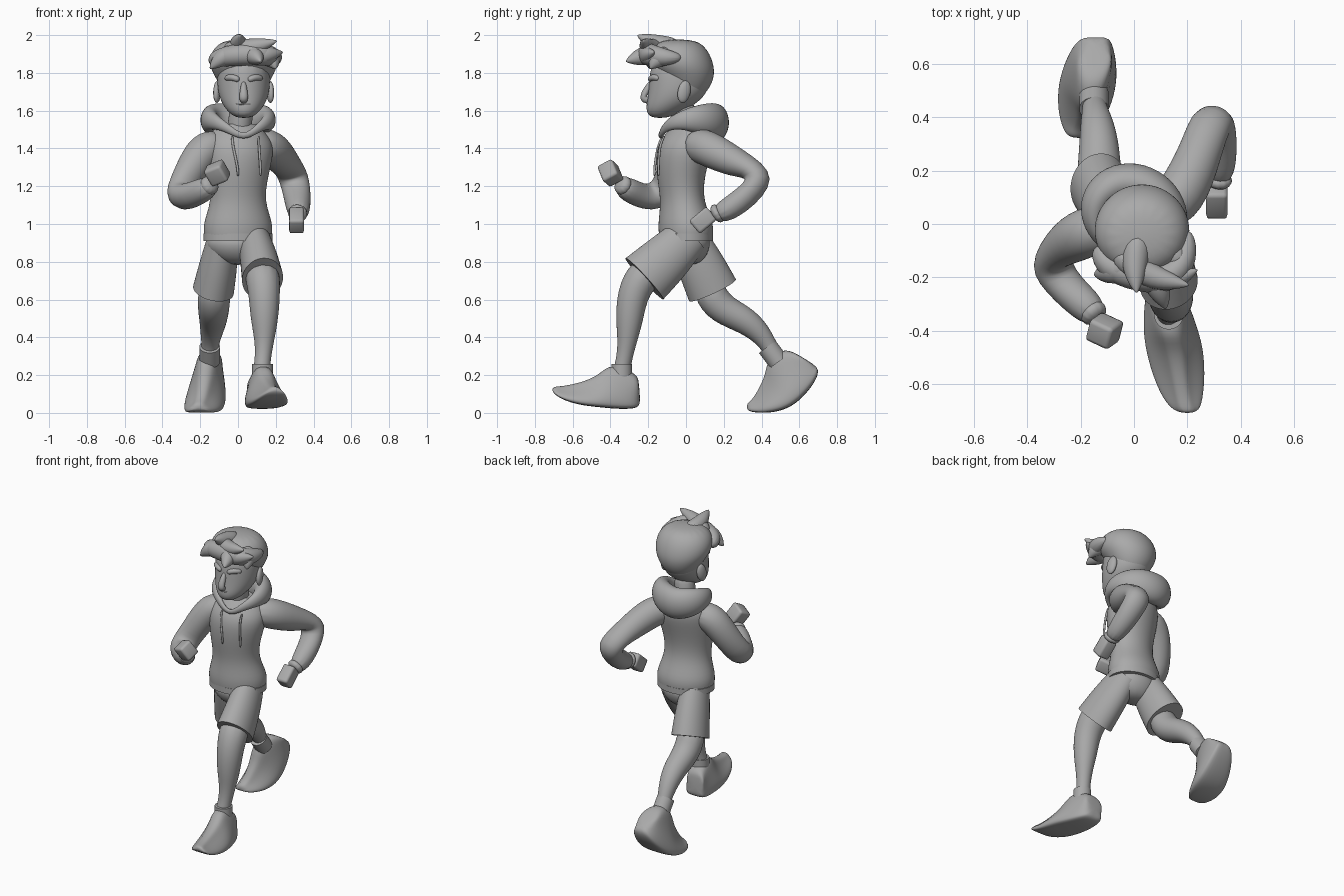
import bpy, bmesh
from math import sin, cos, pi, radians
from mathutils import Vector, Matrix, Euler

if "Cube" in bpy.data.objects:
    bpy.data.objects.remove(bpy.data.objects["Cube"])

grey = bpy.data.materials.new("plain grey")
grey.use_nodes = True
colour = (.4, .4, .4, 1)
grey.diffuse_color = colour
grey.node_tree.nodes["Principled BSDF"].inputs["Base Color"].default_value = colour

X_AXIS, Z_AXIS = Vector((1, 0, 0)), Vector((0, 0, 1))


def finish(name, bm, levels=0):
    """Turn a bmesh into a smooth object, subdivided if levels are given."""
    bmesh.ops.recalc_face_normals(bm, faces=bm.faces)
    for face in bm.faces:
        face.smooth = True
    mesh = bpy.data.meshes.new(name)
    bm.to_mesh(mesh)
    bm.free()
    mesh.materials.append(grey)
    part = bpy.data.objects.new(name, mesh)
    bpy.context.collection.objects.link(part)
    if levels:
        modifier = part.modifiers.new("smooth", "SUBSURF")
        modifier.levels = modifier.render_levels = levels


def skin(name, rings, closed=False, sharp=False):
    """Bridge rings of points, with capped and optionally creased ends."""
    bm = bmesh.new()
    crease = bm.edges.layers.float.new("crease_edge")
    loops = [[bm.verts.new(point) for point in ring] for ring in rings]
    following = loops[1:] + loops[:1] if closed else loops[1:]
    for ring, other in zip(loops, following):
        for i in range(len(ring)):
            bm.faces.new((ring[i - 1], ring[i], other[i], other[i - 1]))
    if not closed:
        for ring in (loops[0], loops[-1]):
            cap = bm.faces.new(ring)
            for edge in cap.edges:
                edge[crease] = float(sharp)
                edge.smooth = not sharp
    finish(name, bm, levels=2)


def loft(name, rows, depth=1, flat=False, hint=X_AXIS, yaw=0, sides=12, closed=False, **options):
    """Elliptical sections (x, y, z, half width) along a path; depth is the ratio of the axes."""
    points = [Vector(row[:3]) for row in rows]
    last = len(rows) - 1
    rings = []
    for i, centre in enumerate(points):
        if flat:
            along = Z_AXIS
        elif closed:
            along = (points[(i + 1) % len(points)] - points[i - 1]).normalized()
        else:
            along = (points[min(i + 1, last)] - points[max(i - 1, 0)]).normalized()
        across = Matrix.Rotation(radians(yaw), 3, "Z") @ hint
        across = (across - along * across.dot(along)).normalized()
        up = along.cross(across) * depth
        radius = rows[i][3] * 1.04
        angles = [k * 2 * pi / sides for k in range(sides)]
        rings.append([centre + radius * (across * cos(a) + up * sin(a)) for a in angles])
    skin(name, rings, closed=closed, **options)


def shoe(name, heel_x, toe_x, stations):
    """Sections from heel to toe, each from a sole point (y, z) to a top point (y, z)."""
    half = [(.8, 0, 0), (1, 0, .07), (1, 0, .3), (0, 1, .75), (0, .6, 1)]
    outline = half + [(-sole, -top, height) for sole, top, height in reversed(half)]
    rings = []
    for i, (low_y, low_z, high_y, high_z) in enumerate(stations):
        t = i / (len(stations) - 1)
        x = heel_x + (toe_x - heel_x) * t
        low, high = Vector((x, low_y, low_z)), Vector((x, high_y, high_z))
        sole_width = .04 + .07 * sin(pi * t)
        top_width = .05 + .02 * cos(pi * t)
        rings.append([low.lerp(high, height) + X_AXIS * (sole * sole_width + top * top_width)
                      for sole, top, height in outline])
    skin(name, rings)


def place(bm, location, size, turn):
    rotation = Euler([radians(angle) for angle in turn])
    matrix = Matrix.LocRotScale(Vector(location), rotation, Vector(size))
    bmesh.ops.transform(bm, matrix=matrix, verts=bm.verts)


def ball(name, location, size, turn=(0, 0, 0)):
    bm = bmesh.new()
    bmesh.ops.create_uvsphere(bm, u_segments=20, v_segments=12, radius=1)
    place(bm, location, size, turn)
    finish(name, bm)


def block(name, location, size, turn):
    bm = bmesh.new()
    bmesh.ops.create_cube(bm, size=1)
    place(bm, location, size, turn)
    bmesh.ops.bevel(bm, geom=bm.edges[:], offset=.015, segments=2, affect="EDGES", profile=.6)
    finish(name, bm)


# Sweatshirt body and hem
body = [(0, 0, .93, .18), (0, 0, 1, .19), (0, -.02, 1.12, .14), (0, -.03, 1.25, .16),
        (.01, -.01, 1.4, .19), (0, .01, 1.47, .16), (0, .02, 1.53, .1)]
loft("sweatshirt_body", body, depth=.78, flat=True, yaw=12, sharp=True)
loft("sweatshirt_hem", [(0, 0, z, .185) for z in (.91, .95)], depth=.78, flat=True, yaw=8, sharp=True)

# Hood: a closed roll, thin with a low point at the front, thick at the back
hood = []
for k in range(-6, 6):
    angle = k * pi / 6
    back = abs(k) / 6
    full = (1 - cos(angle)) / 2
    hood.append((.03 - .05 * full + .16 * sin(angle), .01 - .15 * cos(angle),
                 1.62 - .09 * back - .17 * (1 - back) ** 3, .015 + .09 * full))
loft("hood", hood, depth=.75, hint=Z_AXIS, closed=True)

# Drawstrings follow the curve of the chest
for side, top, end in (("right", -.03, 0), ("left", .11, .12)):
    path = [(top, 1.47, .04), (top, 1.42, .01), (end, 1.3, 0), (end, 1.25, 0)]
    loft(side + "_drawstring", [(x, 3 * (x - .03) ** 2 + inward - .17, z, .007) for x, z, inward in path], sides=8)

# Sleeves, cuffs and fists
loft("left_sleeve", [(.08, .02, 1.43, .08), (.18, .1, 1.41, .1), (.25, .27, 1.32, .08), (.3, .43, 1.25, .08),
                     (.32, .27, 1.1, .07), (.32, .15, 1.04, .05)])
loft("right_sleeve", [(-.08, 0, 1.43, .08), (-.18, -.03, 1.41, .1), (-.27, -.08, 1.25, .08),
                      (-.33, -.16, 1.12, .08), (-.2, -.29, 1.17, .07), (-.13, -.35, 1.21, .05)])
loft("left_cuff", [(.32, .19, 1.07, .06), (.31, .14, 1.04, .05)])
loft("right_cuff", [(-.17, -.31, 1.19, .06), (-.13, -.36, 1.22, .05)])
block("left_fist", (.31, .09, 1.02), (.08, .12, .09), (40, 0, 0))
block("right_fist", (-.11, -.4, 1.27), (.1, .09, .1), (30, -20, -25))

# Shorts
loft("shorts_seat", [(0, 0, .96, .17), (0, 0, .86, .17), (0, .01, .78, .08)], depth=.77, flat=True)
loft("left_shorts_leg", [(.08, .02, .94, .08), (.11, -.1, .82, .1), (.13, -.22, .71, .11)],
     depth=1.35, sharp=True)
loft("right_shorts_leg", [(-.08, .01, .93, .08), (-.1, .07, .8, .1), (-.13, .14, .65, .11)],
     depth=1.25, sharp=True)

# Legs and socks
loft("left_leg", [(.12, -.18, .78, .1), (.14, -.28, .66, .085), (.14, -.3, .5, .075), (.14, -.31, .38, .05),
                  (.13, -.33, .27, .04), (.12, -.35, .18, .05)])
loft("right_leg", [(-.12, .1, .7, .09), (-.13, .16, .56, .085), (-.13, .3, .5, .075), (-.14, .39, .43, .06),
                   (-.15, .45, .34, .04), (-.15, .48, .27, .05)])
loft("left_sock", [(.13, -.34, .26, .055), (.13, -.34, .18, .055)], sharp=True)
loft("right_sock", [(-.15, .43, .35, .055), (-.15, .49, .27, .055)], sharp=True)

# Shoes, from heel to toe
shoe("left_shoe", .1, .2, [(-.24, .05, -.25, .17), (-.26, .02, -.26, .21), (-.37, .02, -.4, .27),
                           (-.46, .03, -.46, .2), (-.56, .04, -.56, .16), (-.66, .07, -.66, .14),
                           (-.71, .11, -.71, .14)])
shoe("right_shoe", -.14, -.21, [(.71, .24, .62, .29), (.69, .17, .53, .35), (.62, .08, .43, .3),
                                (.54, .02, .42, .2), (.45, 0, .38, .12), (.38, 0, .35, .07),
                                (.32, .01, .32, .05)])

# Neck and head
loft("neck", [(0, .01, 1.42, .07), (.01, -.01, 1.55, .06), (.03, -.02, 1.66, .07)])
skull = [(-.14, 1.56, .04), (-.11, 1.6, .09), (-.05, 1.67, .13), (-.03, 1.76, .14), (-.03, 1.9, .13)]
loft("head", [(.03, *row) for row in skull], depth=1.15, flat=True, yaw=4, sides=16)

# Face and ears
loft("nose", [(.03, -.18, 1.76, .012), (.03, -.22, 1.69, .024), (.03, -.23, 1.66, .024), (.03, -.18, 1.65, .02)],
     sides=8)
ball("upper_lip", (.03, -.19, 1.635), (.045, .02, .008))
ball("lower_lip", (.03, -.18, 1.615), (.035, .02, .009))
ball("chin", (.03, -.16, 1.585), (.04, .02, .02))
for side, s in (("right", -1), ("left", 1)):
    brow = [(.02, -.19, 1.76), (.06, -.18, 1.78), (.1, -.14, 1.77)]
    loft(side + "_brow", [(.03 + s * x, y, z, .018) for x, y, z in brow], hint=Z_AXIS, sides=8)
    ball(side + "_ear", (.03 + s * .14, -.01, 1.7), (.02, .035, .06), (-12, 0, s * 15))

# Hair cap, rolled fringe and swept locks
cap = [(0, 1.64, .05), (.02, 1.71, .11), (.01, 1.78, .15), (-.02, 1.84, .18), (-.04, 1.92, .17), (-.04, 1.98, .1)]
loft("hair", [(.03, *row) for row in cap], depth=.92, flat=True, sides=16)
loft("fringe", [(-.14, -.08, 1.86, .03), (-.11, -.16, 1.88, .05), (.02, -.2, 1.9, .06), (.14, -.21, 1.9, .06),
                (.2, -.12, 1.88, .05), (.2, -.02, 1.88, .02)], hint=Z_AXIS)
locks = [((-.08, -.1, 1.92), (.06, -.2, 1.93), (.21, -.23, 1.97)),
         ((0, -.14, 1.89), (.13, -.22, 1.89), (.24, -.17, 1.91)),
         ((.02, -.03, 1.93), (0, -.15, 1.95), (.01, -.26, 2)),
         ((.02, -.14, 1.91), (-.08, -.18, 1.89), (-.15, -.19, 1.82)),
         ((.03, -.12, 1.91), (.09, -.23, 1.89), (.12, -.32, 1.86)),
         ((.12, -.08, 1.9), (.18, -.15, 1.88), (.2, -.19, 1.82))]
for number, (root, middle, tip) in enumerate(locks):
    near_tip = Vector(middle).lerp(Vector(tip), .6)
    loft("hair_lock_" + str(number), [(*root, .06), (*middle, .06), (*near_tip, .035), (*tip, .003)],
         hint=Z_AXIS, sides=6)
